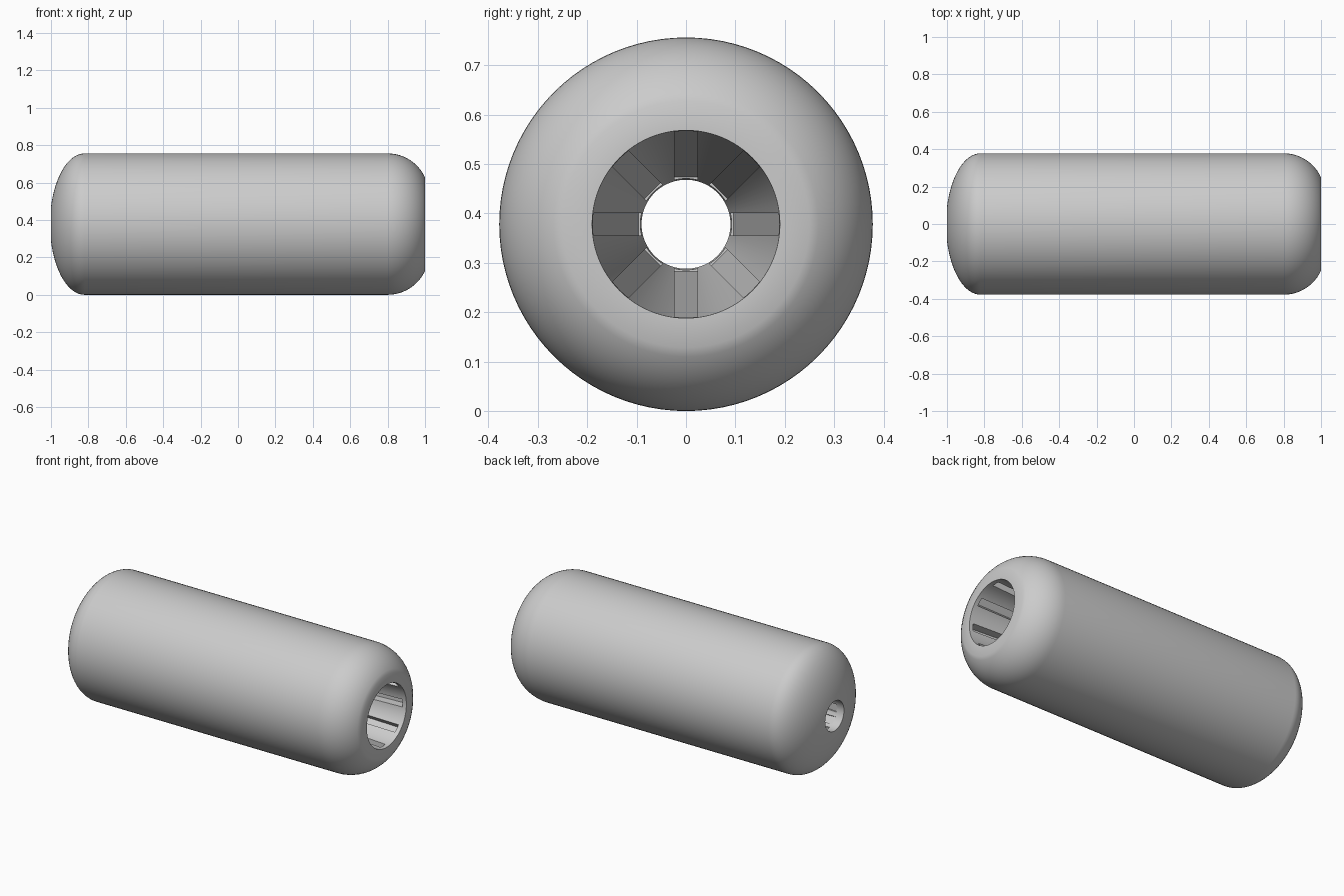
import bpy, bmesh, math

if "Cube" in bpy.data.objects:
    bpy.data.objects.remove(bpy.data.objects["Cube"])

R = 0.378          # body radius, also the height of the axis
SEG = 96

grey = bpy.data.materials.new("light_grey")
grey.diffuse_color = (0.6, 0.6, 0.6, 1)
grey.use_nodes = True
grey.node_tree.nodes["Principled BSDF"].inputs["Base Color"].default_value = grey.diffuse_color


def make_object(name, bm):
    bmesh.ops.recalc_face_normals(bm, faces=bm.faces)
    mesh = bpy.data.meshes.new(name)
    bm.to_mesh(mesh)
    bm.free()
    mesh.materials.append(grey)
    obj = bpy.data.objects.new(name, mesh)
    bpy.context.collection.objects.link(obj)
    return obj


def ring_point(x, r, a):
    return (x, r * math.cos(a), R + r * math.sin(a))


# Outline of the shell as (x, radius): domed back, straight body, rounded mouth
outline = []
a0 = math.asin(0.09 / R)
dome = 0.18 / math.cos(a0)
for i in range(17):
    a = a0 + (math.pi / 2 - a0) * i / 16
    outline.append((-0.82 - dome * math.cos(a), R * math.sin(a)))
for i in range(13):
    a = math.asin(0.2 / 0.22) * i / 12
    outline.append((0.8 + 0.22 * math.sin(a), R - 0.22 + 0.22 * math.cos(a)))
outline.append((1.0, 0.19))        # mouth rim; the bore tapers back to the start

# Shell, turned around the long axis
bm = bmesh.new()
rings = [[bm.verts.new(ring_point(x, r, 2 * math.pi * k / SEG)) for k in range(SEG)]
         for x, r in outline]
for i, ring in enumerate(rings):
    nxt = rings[(i + 1) % len(rings)]
    for k in range(SEG):
        j = (k + 1) % SEG
        bm.faces.new((ring[k], ring[j], nxt[j], nxt[k]))
shell = make_object("hollow_body", bm)

# Eight long tapering grooves cut into the bore
bm = bmesh.new()
half = 0.023
for n in range(8):
    a = n * math.pi / 4
    c, s = math.cos(a), math.sin(a)
    ends = []
    for x, floor in ((0.975, 0.24), (-0.95, 0.096)):
        ends.append([bm.verts.new((x, r * c - t * s, R + r * s + t * c))
                     for r, t in ((0.07, -half), (floor, -half), (floor, half), (0.07, half))])
    front, back = ends
    bm.faces.new(front)
    bm.faces.new(back[::-1])
    for k in range(4):
        j = (k + 1) % 4
        bm.faces.new((front[j], front[k], back[k], back[j]))
cutter = make_object("groove_cutter", bm)
cutter.hide_render = True

mod = shell.modifiers.new("grooves", 'BOOLEAN')
mod.operation = 'DIFFERENCE'
mod.solver = 'EXACT'
mod.object = cutter
bpy.context.view_layer.objects.active = shell
shell.select_set(True)
bpy.ops.object.modifier_apply(modifier=mod.name)
bpy.data.objects.remove(cutter)

bpy.ops.object.shade_smooth_by_angle(angle=math.radians(30))
